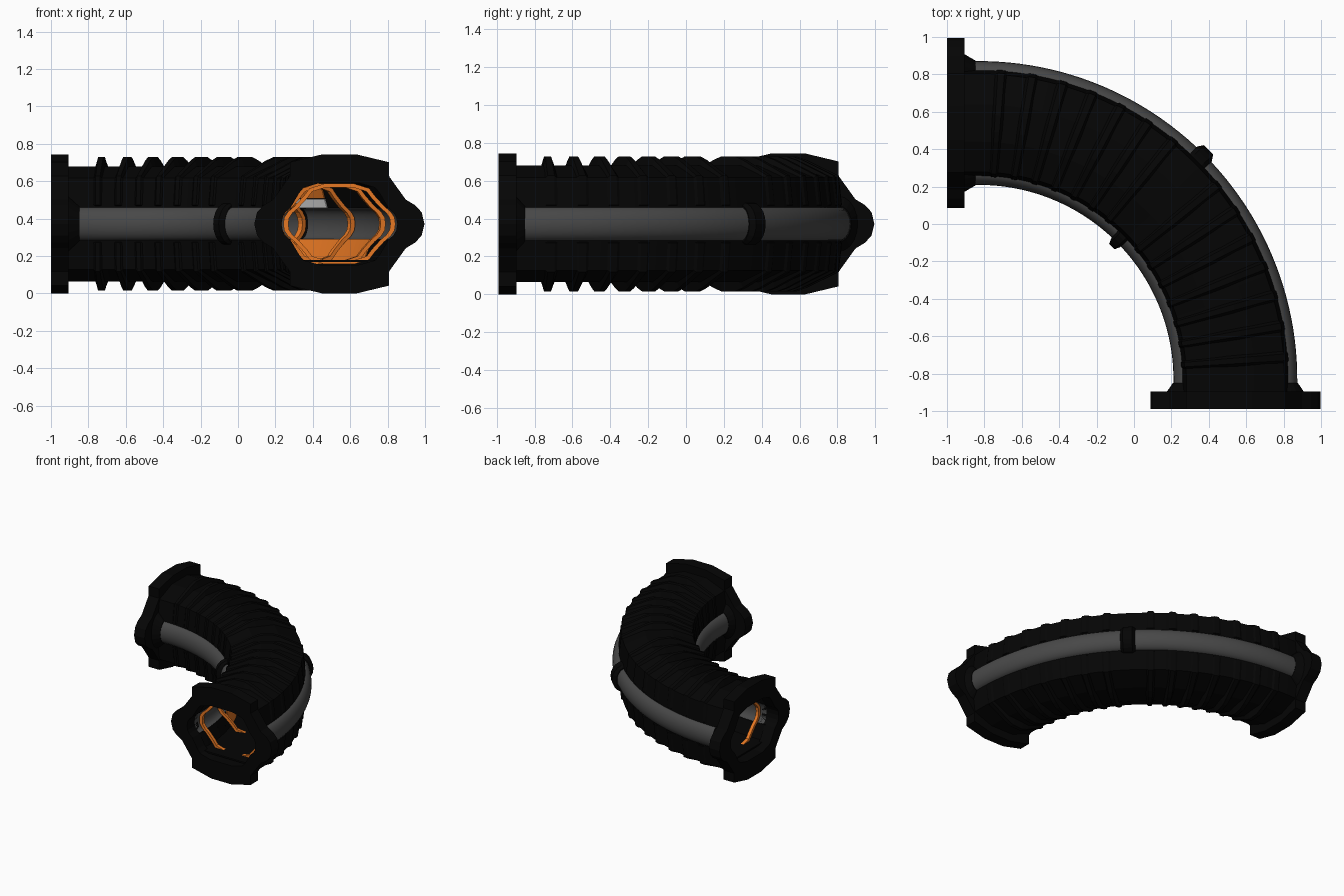
import bpy, bmesh, math
from mathutils import Vector

cube = bpy.data.objects.get("Cube")
if cube:
    bpy.data.objects.remove(cube)

# Bend: quarter circle with short straight ends
CX, CY, CZ, R = -0.83, -0.832, 0.372, 1.372
L = R * math.pi / 2
START, END = -0.17, L + 0.158


def material(name, rgb, rough=0.6):
    m = bpy.data.materials.new(name)
    m.use_nodes = True
    m.diffuse_color = (*rgb, 1)
    bsdf = m.node_tree.nodes["Principled BSDF"]
    bsdf.inputs["Base Color"].default_value = (*rgb, 1)
    bsdf.inputs["Roughness"].default_value = rough
    return m


BLACK = material("black hull", (0.0015, 0.0015, 0.0015))
GLASS = material("dark grey glass", (0.065, 0.065, 0.065))
ORANGE = material("orange trim", (0.85, 0.2, 0.018))
LIGHT = material("light grey panel", (0.8, 0.8, 0.8))


def place(s, u, v):
    """Point at distance s along the bend, u outward, v up."""
    a = min(max(s, 0), L) / R
    extra = s - min(max(s, 0), L)
    r = R + u
    return Vector((CX + r * math.sin(a) + extra * math.cos(a),
                   CY + r * math.cos(a) - extra * math.sin(a), CZ + v))


def ring(profile, s):
    return [place(s, u, v) for u, v in profile]


def steps(a, b, n):
    return [a + (b - a) * i / n for i in range(n + 1)]


def make(name, lofts, mat, closed=False, smooth=False):
    """Each loft is a list of equal rings joined by quads."""
    bm = bmesh.new()
    for rings in lofts:
        vs = [[bm.verts.new(p) for p in r] for r in rings]
        pairs = list(zip(vs, vs[1:]))
        if closed:
            pairs.append((vs[-1], vs[0]))
        else:
            bm.faces.new(vs[0])
            bm.faces.new(vs[-1])
        n = len(vs[0])
        for a, b in pairs:
            for i in range(n):
                j = (i + 1) % n
                bm.faces.new((a[i], a[j], b[j], b[i]))
    bmesh.ops.recalc_face_normals(bm, faces=bm.faces)
    me = bpy.data.meshes.new(name)
    bm.to_mesh(me)
    bm.free()
    me.materials.append(mat)
    ob = bpy.data.objects.new(name, me)
    bpy.context.collection.objects.link(ob)
    if smooth:
        bpy.ops.object.select_all(action="DESELECT")
        ob.select_set(True)
        bpy.context.view_layer.objects.active = ob
        bpy.ops.object.shade_smooth_by_angle(angle=math.radians(35))
    return ob


def flip(profile, su=1, sv=1):
    return [(u * su, v * sv) for u, v in profile]


def full(quarter):
    """Mirror a quarter profile, whose last point lies on v = 0, into a loop."""
    half = quarter + [(u, -v) for u, v in quarter[-2::-1]]
    return half + [(-u, -v) for u, v in half]


def arch(outer, inner):
    """Closed C-shaped section from half outlines running side to top."""
    path = outer + flip(outer, -1)[::-1]
    return path + flip(inner, -1) + inner[::-1]


def lobe(tip, h, n=10):
    """Hollow rounded bulge on one side, reaching out to tip."""
    arc = [(math.cos(a), math.sin(a)) for a in steps(-math.pi / 2, math.pi / 2, n)]
    outside = [(0.268 + (tip - 0.268) * c, h * s) for c, s in arc]
    inside = [(0.262 + 0.05 * c, 0.082 * s) for c, s in arc]
    return outside + inside[::-1]


# Hull shells above and below the windows
inner = [(0.262, 0.085), (0.225, 0.2), (0.1, 0.24)]
shell = arch([(0.282, 0.085), (0.262, 0.245), (0.1, 0.308)], inner)
for name, sv in (("upper_hull", 1), ("lower_hull", -1)):
    make(name, [[ring(flip(shell, 1, sv), s) for s in steps(-0.1, L + 0.1, 45)]], BLACK)

# Tapered ribs around the hull, leaving the middle joint free
rib_base = arch([(0.278, 0.1), (0.26, 0.24), (0.1, 0.3), (0.04, 0.306)], inner)
rib_top = arch([(0.287, 0.1), (0.27, 0.255), (0.1, 0.338), (0.045, 0.357)], inner)
rib_places = [c for c in steps(0.1, L - 0.1, 14) if abs(c - L / 2) > 0.05]
for name, sv in (("upper_ribs", 1), ("lower_ribs", -1)):
    lofts = []
    for c in rib_places:
        lofts.append([ring(flip(p, 1, sv), c + d) for p, d in
                      ((rib_base, -0.03), (rib_top, -0.015),
                       (rib_top, 0.015), (rib_base, 0.03))])
    make(name, lofts, BLACK)

# Bulging side windows, their middle bands and end collars
for side, su in (("outer", 1), ("inner", -1)):
    pane = flip(lobe(0.331, 0.09), su)
    make(side + "_window", [[ring(pane, s) for s in steps(-0.06, L + 0.06, 48)]],
         GLASS, smooth=True)
    low, high = flip(lobe(0.335, 0.1), su), flip(lobe(0.365, 0.112), su)
    make(side + "_window_band",
         [[ring(p, L / 2 + d) for p, d in
           ((low, -0.045), (high, -0.028), (high, 0.028), (low, 0.045))]], BLACK)
    wide, slim = flip(lobe(0.37, 0.15), su), flip(lobe(0.334, 0.095), su)
    make(side + "_window_collars",
         [[ring(wide, -0.08), ring(slim, -0.018)],
          [ring(slim, L + 0.018), ring(wide, L + 0.07)]], BLACK)

# Open end flanges
flange = full([(0.09, 0.372), (0.265, 0.33), (0.265, 0.255), (0.355, 0.13),
               (0.405, 0.1), (0.44, 0.062), (0.455, 0)])
opening = full([(0.1, 0.22), (0.19, 0.195), (0.215, 0.165), (0.262, 0.085),
                (0.29, 0.06), (0.304, 0.035), (0.31, 0)])
for name, a, b in (("back_flange", START, -0.075), ("front_flange", L + 0.063, END)):
    make(name, [[ring(flange, a), ring(flange, b), ring(opening, b), ring(opening, a)]],
         BLACK, closed=True)

# Interior floor
floor = [(-0.222, -0.205), (0.222, -0.205), (0.222, -0.193), (-0.222, -0.193)]
make("floor", [[ring(floor, s) for s in steps(-0.1, L + 0.1, 40)]], BLACK)


# Interior wall panels, leaning with the walls, around the middle of the bend
def panels(name, strip, reach, mat):
    plate = strip + [(u - 0.006, v) for u, v in strip[::-1]]
    make(name, [[ring(flip(plate, su), s) for s in steps(L / 2 - reach, L / 2 + reach, 30)]
                for su in (1, -1)], mat)


panels("lower_wall_panels", [(0.222, -0.192), (0.26, -0.082)], 0.63, ORANGE)
panels("upper_wall_panels", [(0.243, 0.135), (0.222, 0.2)], 0.2, ORANGE)
panels("window_head_panels", [(0.26, 0.085), (0.244, 0.133)], 0.2, LIGHT)

# Interior hoops with pointed sides
hoop_out = full([(0.08, 0.215), (0.16, 0.19), (0.19, 0.15), (0.24, 0.095),
                 (0.275, 0.065), (0.295, 0.035), (0.3, 0)])
hoop_in = flip(hoop_out, 0.91, 0.91)
make("interior_hoops",
     [[ring(hoop_out, c - 0.014), ring(hoop_out, c + 0.014),
       ring(hoop_in, c + 0.014), ring(hoop_in, c - 0.014)]
      for c in steps(0, L, 6)], ORANGE, closed=True)
